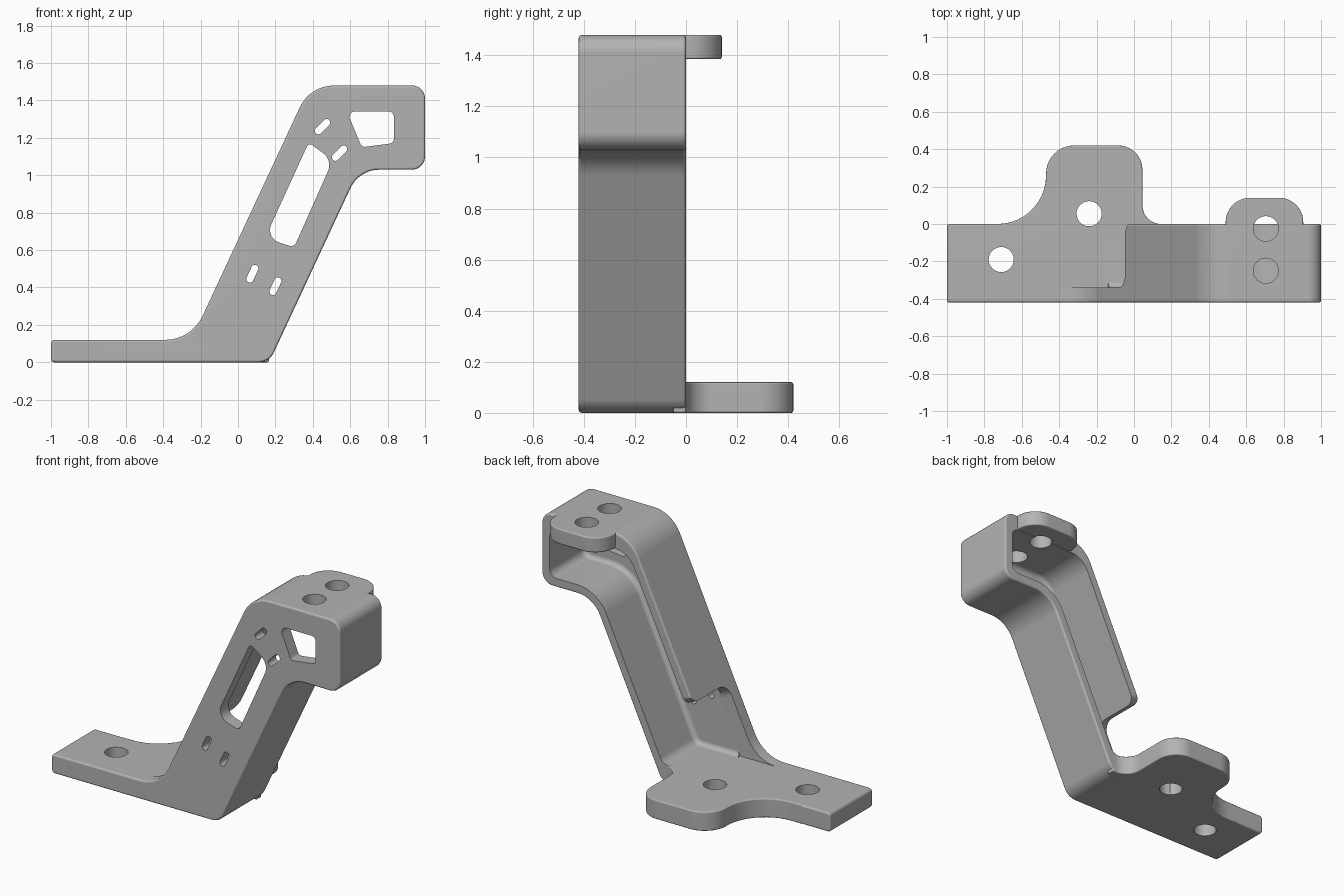
import bpy, math
from mathutils import Vector

cube = bpy.data.objects.get("Cube")
if cube:
    bpy.data.objects.remove(cube, do_unlink=True)

X, Y, Z = Vector((1, 0, 0)), Vector((0, 1, 0)), Vector((0, 0, 1))
ZERO = Vector((0, 0, 0))
FRONT, BACK, WEB = -0.42, 0.0, -0.34
FLOOR, TOP = 0.12, 1.48
LEAN = math.radians(65)

grey = bpy.data.materials.new("plain grey")
grey.use_nodes = True
grey.diffuse_color = (0.45, 0.45, 0.45, 1)
grey.node_tree.nodes["Principled BSDF"].inputs["Base Color"].default_value = grey.diffuse_color


def rounded(corners):
    """Turn (x, y, radius) corners into an outline with arcs."""
    out = []
    for i, (x, y, r) in enumerate(corners):
        p = Vector((x, y))
        if r == 0:
            out.append(p)
            continue
        a = (Vector(corners[i - 1][:2]) - p).normalized()
        b = (Vector(corners[(i + 1) % len(corners)][:2]) - p).normalized()
        half = a.angle(b) / 2
        c = p + (a + b).normalized() * r / math.sin(half)
        t = r / math.tan(half)
        v1, v2 = p + a * t - c, p + b * t - c
        phi = v1.angle(v2)
        n = max(4, math.ceil(math.degrees(phi) / 9))
        for k in range(n + 1):
            f = k / n
            out.append(c + (v1 * math.sin((1 - f) * phi) + v2 * math.sin(f * phi)) / math.sin(phi))
    return out


def use(obj):
    bpy.ops.object.select_all(action='DESELECT')
    obj.select_set(True)
    bpy.context.view_layer.objects.active = obj


def prism(name, outline, u, v, w, low, high, origin=ZERO, bevel=0.0):
    """Extrude an outline in the u-v plane along w."""
    n = len(outline)
    verts = [origin + u * p[0] + v * p[1] + w * h for h in (low, high) for p in outline]
    faces = [list(range(n)), list(range(2 * n - 1, n - 1, -1))]
    faces += [[i, i + n, (i + 1) % n + n, (i + 1) % n] for i in range(n)]
    mesh = bpy.data.meshes.new(name)
    mesh.from_pydata(verts, [], faces)
    obj = bpy.data.objects.new(name, mesh)
    bpy.context.collection.objects.link(obj)
    mesh.materials.append(grey)
    use(obj)
    bpy.ops.object.mode_set(mode='EDIT')
    bpy.ops.mesh.select_all(action='SELECT')
    bpy.ops.mesh.normals_make_consistent(inside=False)
    bpy.ops.object.mode_set(mode='OBJECT')
    if bevel:
        m = obj.modifiers.new("edge", 'BEVEL')
        m.width, m.segments = bevel, 3
        m.limit_method, m.angle_limit = 'ANGLE', math.radians(40)
        m.use_clamp_overlap = False
        bpy.ops.object.modifier_apply(modifier=m.name)
    return obj


def cut(obj, cutter, keep=False):
    use(obj)
    m = obj.modifiers.new("cut", 'BOOLEAN')
    m.operation, m.solver, m.object = 'DIFFERENCE', 'EXACT', cutter
    bpy.ops.object.modifier_apply(modifier=m.name)
    if not keep:
        bpy.data.objects.remove(cutter, do_unlink=True)


def drill(parts, x, y, low, high):
    ring = [(x + 0.067 * math.cos(k * math.tau / 40), y + 0.067 * math.sin(k * math.tau / 40))
            for k in range(40)]
    for part in parts:
        cut(part, prism("hole_cutter", ring, X, Y, Z, low, high))


# Leaning bracket body
body = prism("bracket_body", rounded([
    (-1, 0, 0.02), (0.167, 0, 0.09), (0.647, 1.03, 0.17), (1, 1.03, 0.07),
    (1, TOP, 0.07), (0.385, TOP, 0.2), (-0.249, FLOOR, 0.22), (-1, FLOOR, 0.02)]),
    X, Z, Y, FRONT, BACK, bevel=0.012)

# Hollow, open at the back
cut(body, prism("hollow_cutter", rounded([
    (0.162, FLOOR, 0.06), (0.612, 1.085, 0.22), (0.945, 1.085, 0.05),
    (0.945, 1.38, 0.05), (0.399, 1.38, 0.14), (-0.188, FLOOR, 0)]),
    X, Z, Y, WEB, 0.1, bevel=0.03))

# Lower end of the upper wall, cut square to the slope
along = Vector((math.cos(LEAN), 0, math.sin(LEAN)))
inward = Vector((math.sin(LEAN), 0, -math.cos(LEAN)))
opening = prism("wall_end_cutter", rounded([
    (-0.2, WEB, 0), (0.61, WEB, 0.08), (0.61, 0.002, 0.06),
    (0.8, 0.002, 0), (0.8, 0.1, 0), (-0.2, 0.1, 0)]),
    along, Y, inward, -0.4, 0.1, origin=Vector((-0.305, 0, 0)))
cut(opening, prism("floor_block", [(-2, -1), (1, -1), (1, 1), (-2, 1)], X, Y, Z, -1, FLOOR))
cut(body, opening)

# Windows in the front plate
windows = [
    [(0.582, 1.342, 0.03), (0.833, 1.342, 0.03), (0.833, 1.172, 0.025), (0.662, 1.15, 0.025)],
    [(0.378, 1.175, 0.02), (0.507, 1.08, 0.08), (0.3, 0.615, 0.03), (0.145, 0.665, 0.07)],
]
for corners in windows:
    cut(body, prism("window_cutter", rounded(corners), X, Z, Y, -0.5, -0.25))

# Small slots
for x, z, angle in [(0.077, 0.474, 65), (0.2, 0.407, 65), (0.452, 1.26, 45), (0.543, 1.118, 45)]:
    a = math.radians(angle)
    u, v = Vector((math.cos(a), 0, math.sin(a))), Vector((-math.sin(a), 0, math.cos(a)))
    slot = rounded([(sx * 0.05, sy * 0.019, 0.0185)
                    for sx, sy in ((-1, -1), (1, -1), (1, 1), (-1, 1))])
    cut(body, prism("slot_cutter", slot, u, v, Y, -0.5, -0.25, origin=Vector((x, 0, z))))

# Foot lobe and top tab
foot = prism("foot_lobe", rounded([
    (-0.8, -0.05, 0), (0.165, -0.05, 0), (0.165, 0, 0), (0.045, 0, 0.1),
    (0.045, 0.42, 0.13), (-0.47, 0.42, 0.15), (-0.47, 0, 0.26), (-0.8, 0, 0)]),
    X, Y, Z, 0, FLOOR, bevel=0.008)
tab = prism("top_tab", rounded([
    (0.49, -0.1, 0), (0.905, -0.1, 0), (0.905, 0.14, 0.13), (0.49, 0.14, 0.13)]),
    X, Y, Z, 1.385, TOP, bevel=0.008)

# Bolt holes
drill([body], -0.71, -0.19, -0.1, 0.3)
drill([body, foot], -0.24, 0.055, -0.1, 0.3)
drill([body, tab], 0.705, -0.025, 1.25, 1.6)
drill([body, tab], 0.705, -0.25, 1.25, 1.6)

# Smooth rounds, crisp edges
for part in (body, foot, tab):
    use(part)
    bpy.ops.object.shade_smooth_by_angle(angle=math.radians(32))
    part.modifiers.new("even_shading", 'WEIGHTED_NORMAL').keep_sharp = True
